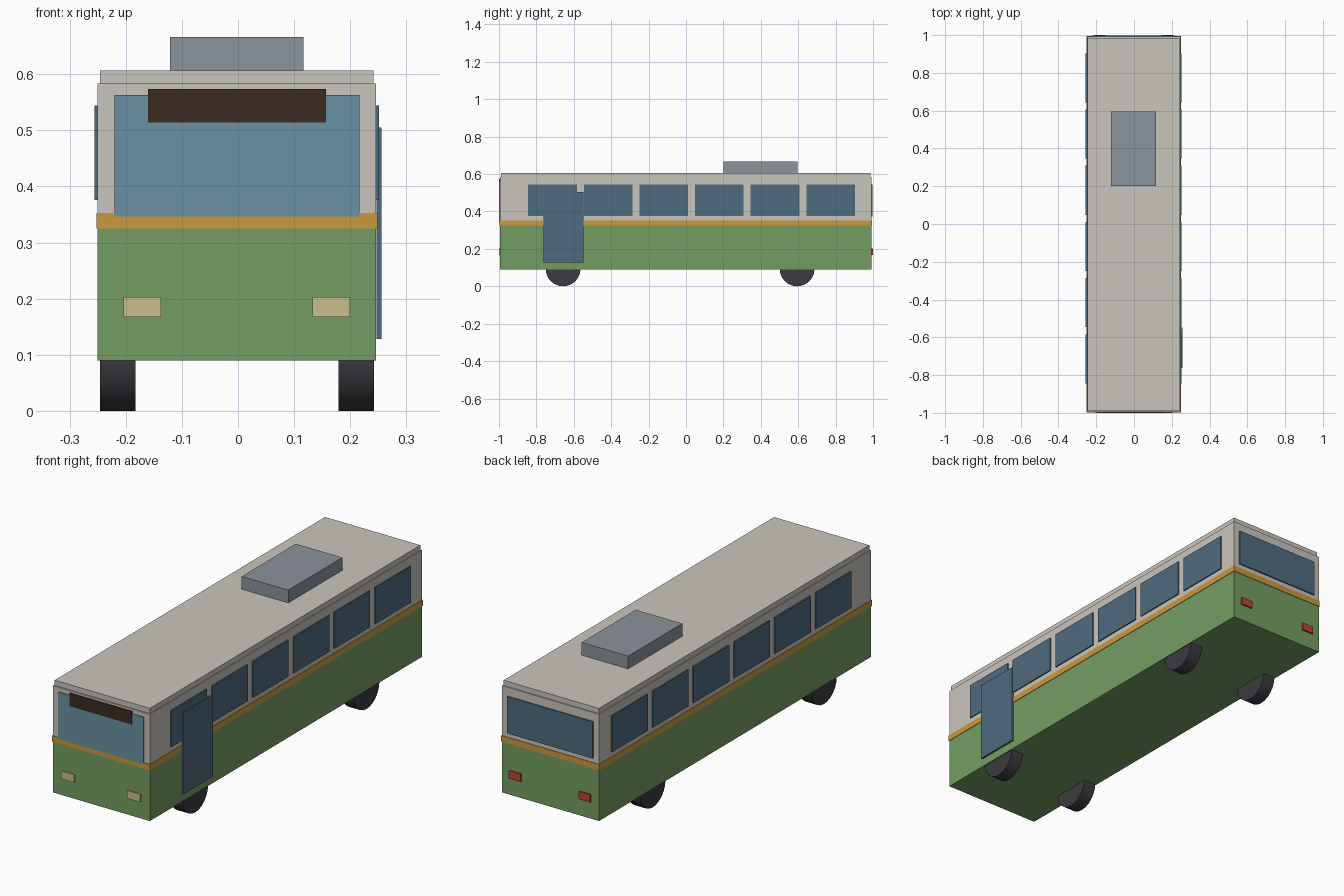
import bpy, bmesh, math
from mathutils import Matrix

if "Cube" in bpy.data.objects:
    bpy.data.objects.remove(bpy.data.objects["Cube"])

CX = -0.002            # body centre line (the door widens the right side)
HALF = 0.248           # body half width
FRONT, REAR = -0.995, 0.992


def material(name, r, g, b):
    def lin(c):
        c /= 255
        return c / 12.92 if c <= 0.04045 else ((c + 0.055) / 1.055) ** 2.4
    m = bpy.data.materials.new(name)
    m.diffuse_color = (lin(r), lin(g), lin(b), 1)
    m.use_nodes = True
    m.node_tree.nodes["Principled BSDF"].inputs["Base Color"].default_value = m.diffuse_color
    return m


green = material("green paint", 116, 157, 98)
cream = material("cream paint", 202, 197, 189)
orange = material("orange stripe", 202, 154, 62)
glass = material("dark glass", 79, 107, 126)
screen = material("windscreen glass", 105, 145, 161)
sign_brown = material("sign brown", 60, 44, 35)
lamp = material("headlight cream", 204, 190, 144)
red = material("tail light red", 188, 68, 60)
grey = material("unit grey", 139, 147, 155)
rubber = material("tyre rubber", 60, 60, 65)


def finish(name, bm, *mats):
    me = bpy.data.meshes.new(name)
    bm.to_mesh(me)
    bm.free()
    for m in mats:
        me.materials.append(m)
    ob = bpy.data.objects.new(name, me)
    bpy.context.collection.objects.link(ob)
    return ob


def box_mesh(x, y, z):
    bm = bmesh.new()
    size = [b - a for a, b in (x, y, z)]
    mid = [(a + b) / 2 for a, b in (x, y, z)]
    bmesh.ops.create_cube(bm, size=1, matrix=Matrix.Translation(mid) @ Matrix.Diagonal((*size, 1)))
    return bm


def box(name, x, y, z, mat):
    return finish(name, box_mesh(x, y, z), mat)


def across(a, b=None):
    """x range about the body centre line"""
    return (CX - a, CX + a) if b is None else (CX + min(a, b), CX + max(a, b))


# Body shell: green below the stripe, cream above
bm = box_mesh(across(HALF), (FRONT, REAR), (0.09, 0.583))
bmesh.ops.bisect_plane(bm, geom=bm.verts[:] + bm.edges[:] + bm.faces[:],
                       plane_co=(0, 0, 0.339), plane_no=(0, 0, 1))
for f in bm.faces:
    f.material_index = int(f.calc_center_median().z > 0.339)
finish("body", bm, green, cream)

# Stripe band, roof and roof unit
box("stripe", across(HALF + 0.0025), (FRONT - 0.0025, REAR + 0.0025), (0.325, 0.353), orange)
box("roof", across(0.2435), (-0.988, 0.986), (0.583, 0.607), cream)
box("roof_unit", across(0.119), (0.2, 0.595), (0.607, 0.666), grey)

# Front: windscreen and destination board
box("windscreen", across(0.2185), (FRONT - 0.0035, FRONT + 0.003), (0.346, 0.563), screen)
box("destination_board", across(0.1585), (-1.0, FRONT + 0.003), (0.514, 0.574), sign_brown)

# Rear window
box("rear_window", across(0.2185), (REAR - 0.003, REAR + 0.006), (0.373, 0.543), glass)

for side, label in ((-1, "left"), (1, "right")):
    # Lights
    box(f"headlight_{label}", across(side * 0.135, side * 0.202), (-1.0, FRONT + 0.003),
        (0.167, 0.203), lamp)
    box(f"tail_light_{label}", across(side * 0.148, side * 0.208), (REAR - 0.001, 1.0),
        (0.168, 0.203), red)
    # Side windows
    for i in range(6):
        y = -0.714 + 0.2975 * i
        box(f"side_window_{label}_{i + 1}", across(side * 0.246, side * 0.2535),
            (y - 0.13, y + 0.13), (0.376, 0.544), glass)
    # Wheels
    for y, end in ((-0.657, "front"), (0.594, "rear")):
        bm = bmesh.new()
        place = Matrix.Translation((CX + side * 0.2125, y, 0.093)) @ Matrix.Rotation(math.pi / 2, 4, 'Y')
        bmesh.ops.create_cone(bm, cap_ends=True, segments=24, radius1=0.093, radius2=0.093,
                              depth=0.063, matrix=place)
        for f in bm.faces:
            f.smooth = len(f.verts) == 4
        for e in bm.edges:
            e.smooth = all(len(f.verts) == 4 for f in e.link_faces)
        finish(f"wheel_{end}_{label}", bm, rubber)

# Passenger door on the right side
box("door", (0.2465, 0.2555), (-0.762, -0.548), (0.128, 0.505), glass)
